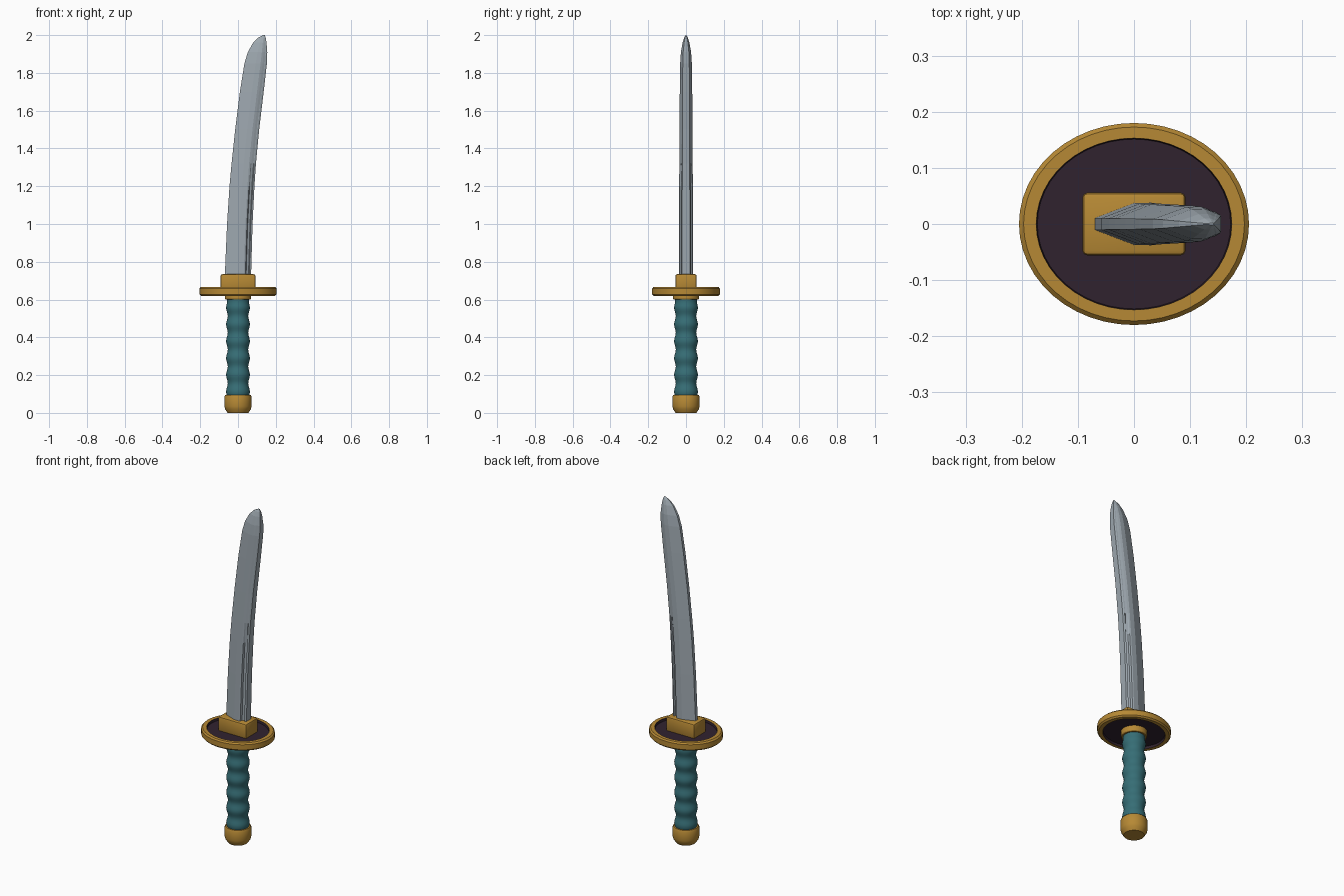
import bpy, bmesh, math

if "Cube" in bpy.data.objects:
    bpy.data.objects.remove(bpy.data.objects["Cube"])

def mat(name, col):
    m = bpy.data.materials.new(name)
    m.diffuse_color = (*col, 1)
    m.use_nodes = True
    m.node_tree.nodes["Principled BSDF"].inputs["Base Color"].default_value = m.diffuse_color
    return m

steel = mat("steel", (0.34, 0.39, 0.43))
gold = mat("gold", (0.47, 0.25, 0.035))
teal = mat("teal wrap", (0.037, 0.155, 0.18))
plum = mat("dark plum", (0.03, 0.016, 0.028))

def finish(name, bm, mats, angle=None):
    bmesh.ops.recalc_face_normals(bm, faces=bm.faces)
    me = bpy.data.meshes.new(name)
    bm.to_mesh(me)
    bm.free()
    ob = bpy.data.objects.new(name, me)
    bpy.context.collection.objects.link(ob)
    for m in mats:
        me.materials.append(m)
    if angle:
        bpy.ops.object.select_all(action='DESELECT')
        ob.select_set(True)
        bpy.context.view_layer.objects.active = ob
        bpy.ops.object.shade_smooth_by_angle(angle=math.radians(angle))
    return ob

def loft(bm, rings):
    """Skin a list of closed rings and cap both ends."""
    vs = [[bm.verts.new(p) for p in r] for r in rings]
    n = len(vs[0])
    for a, b in zip(vs, vs[1:]):
        for i in range(n):
            bm.faces.new((a[i], a[(i + 1) % n], b[(i + 1) % n], b[i]))
    bm.faces.new(vs[0][::-1])
    bm.faces.new(vs[-1])

def lathe(name, profile, mats, sides=32, sx=1.0, sy=1.0, angle=30):
    bm = bmesh.new()
    loft(bm, [[(r * sx * math.cos(2 * math.pi * i / sides),
                r * sy * math.sin(2 * math.pi * i / sides), z)
               for i in range(sides)] for r, z in profile])
    return finish(name, bm, mats, angle)

# Pommel cap
lathe("pommel", [(0.055, 0), (0.068, 0.02), (0.072, 0.035), (0.072, 0.085), (0.067, 0.095)], [gold])

# Wrapped grip with soft ribs
ribs = [(0.0585 + 0.0045 * math.sin(2 * math.pi * (k / 8)), 0.09 + 0.49 * k / 44) for k in range(45)]
lathe("grip", ribs + [(0.058, 0.59), (0.058, 0.61)], [teal], angle=60)

# Small ring below the guard
lathe("lower_collar", [(0.066, 0.6), (0.07, 0.606), (0.07, 0.635)], [gold])

# Oval guard: gold rim with recessed plum panels above and below
guard = lathe("guard", [(0.80, 0.634), (0.84, 0.634), (0.85, 0.62), (0.96, 0.62), (1.0, 0.628),
                        (1.0, 0.658), (0.96, 0.666), (0.85, 0.666), (0.84, 0.652), (0.80, 0.652)],
              [gold, plum], sides=48, sx=0.205, sy=0.18)
for p in guard.data.polygons:
    c = p.center
    if math.hypot(c.x / 0.205, c.y / 0.18) < 0.848:
        p.material_index = 1

# Rectangular collar holding the blade
bm = bmesh.new()
bmesh.ops.create_cube(bm, size=1)
for v in bm.verts:
    v.co = (v.co.x * 0.184, v.co.y * 0.112, 0.69 + v.co.z * 0.088)
bmesh.ops.bevel(bm, geom=bm.edges[:], offset=0.009, segments=2, affect='EDGES', profile=0.5)
finish("blade_collar", bm, [gold], 30)

# Curved blade: rows of height, edge x, spine x, half thickness, groove depth
rows = [(0.72, -0.07, 0.069, 0.038, 0.010), (1.0, -0.058, 0.077, 0.037, 0.010),
        (1.2, -0.045, 0.087, 0.036, 0.008), (1.32, -0.034, 0.095, 0.0355, 0.0),
        (1.5, -0.015, 0.112, 0.0345, 0.0), (1.7, 0.010, 0.136, 0.033, 0.0),
        (1.85, 0.034, 0.153, 0.031, 0.0), (1.91, 0.052, 0.155, 0.027, 0.0),
        (1.96, 0.080, 0.151, 0.018, 0.0), (1.985, 0.105, 0.147, 0.010, 0.0),
        (2.0, 0.132, 0.142, 0.002, 0.0)]
# Section: fraction across the width, thickness factor, groove flag
section = [(0, 0.28, 0), (0.5, 0.98, 0), (0.72, 1.0, 0), (0.78, 0.92, 0), (0.81, 0.88, 1),
           (0.90, 0.72, 1), (0.93, 0.70, 0), (1.0, 0.55, 0)]
bm = bmesh.new()
rings = []
for z, x0, x1, h, g in rows:
    side = [(x0 + (x1 - x0) * t, f * h - g * k, z) for t, f, k in section]
    rings.append([(x, -y, zz) for x, y, zz in side] + side[::-1])
loft(bm, rings)
finish("blade", bm, [steel])
